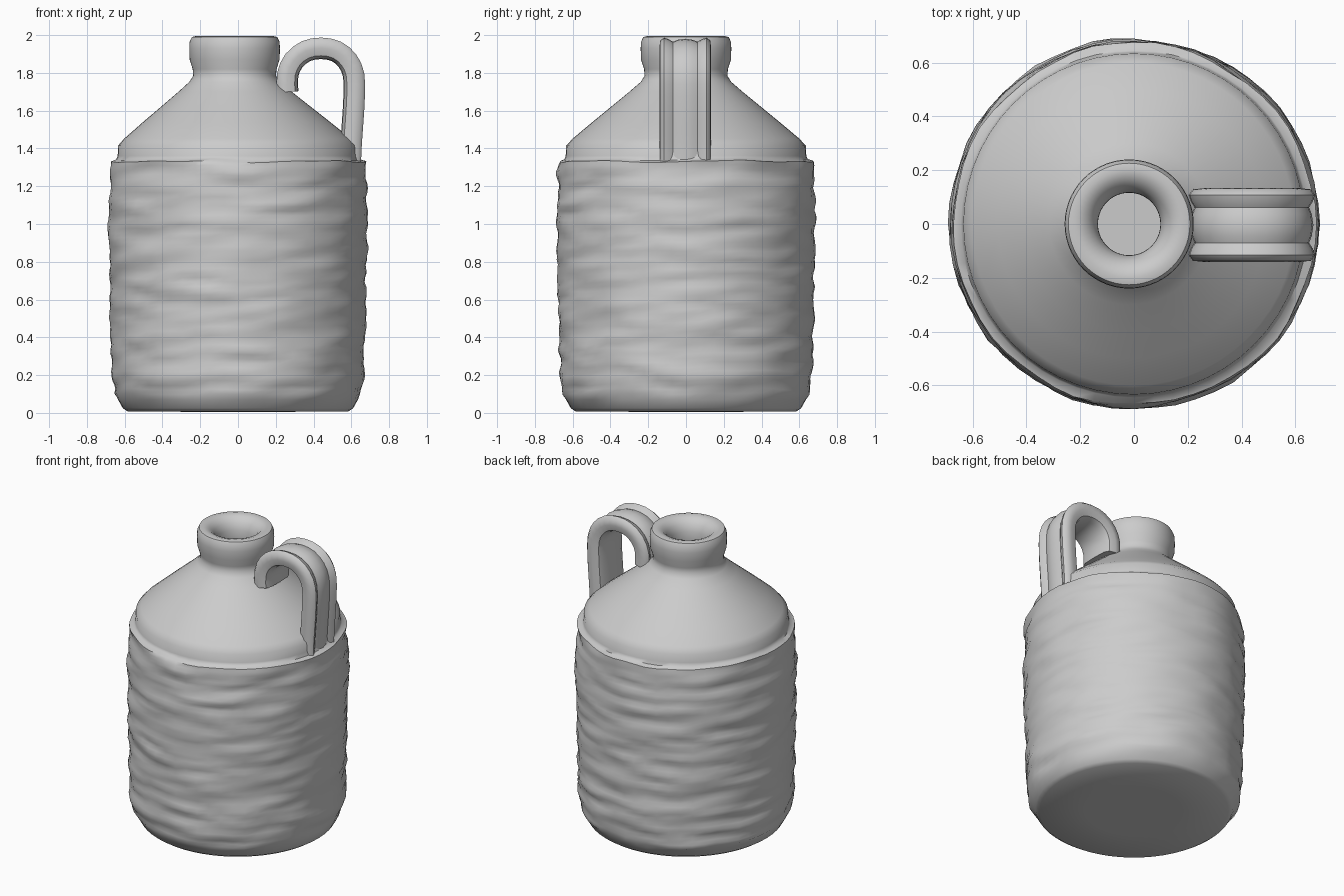
import bpy, bmesh, math
from mathutils import Vector, noise

if "Cube" in bpy.data.objects:
    bpy.data.objects.remove(bpy.data.objects["Cube"])

SEG = 56


def finish(bm, name, angle):
    bmesh.ops.remove_doubles(bm, verts=bm.verts, dist=0.0005)
    bmesh.ops.recalc_face_normals(bm, faces=bm.faces)
    me = bpy.data.meshes.new(name)
    bm.to_mesh(me)
    bm.free()
    ob = bpy.data.objects.new(name, me)
    bpy.context.collection.objects.link(ob)
    bpy.ops.object.select_all(action='DESELECT')
    ob.select_set(True)
    bpy.context.view_layer.objects.active = ob
    bpy.ops.object.shade_smooth_by_angle(angle=math.radians(angle))
    return ob


def skin(bm, rings):
    for a, b in zip(rings, rings[1:]):
        n = len(a)
        for i in range(n):
            bm.faces.new((a[i], a[(i + 1) % n], b[(i + 1) % n], b[i]))


# Jug profile (radius, height): base, then wrapped wall, then shoulder, neck and mouth
base = [(0.3, 0.006), (0.585, 0.008), (0.61, 0.025), (0.635, 0.07)]
wall_keys = [(0.653, 0.10), (0.668, 0.2), (0.673, 0.4), (0.678, 0.7),
             (0.685, 1.0), (0.679, 1.2), (0.674, 1.33)]
top = [(0.645, 1.34), (0.637, 1.36), (0.634, 1.415), (0.60, 1.452), (0.50, 1.536),
       (0.40, 1.618), (0.30, 1.70), (0.24, 1.752), (0.219, 1.785), (0.222, 1.82),
       (0.238, 1.87), (0.240, 1.93), (0.238, 1.965), (0.226, 1.99), (0.20, 1.996),
       (0.165, 1.985), (0.135, 1.955), (0.117, 1.91), (0.116, 1.86), (0.12, 1.76)]


def wall_radius(z):
    for (r0, z0), (r1, z1) in zip(wall_keys, wall_keys[1:]):
        if z <= z1:
            return r0 + (r1 - r0) * (z - z0) / (z1 - z0)
    return wall_keys[-1][0]


ROWS = 52
wall = [(wall_radius(z), z) for z in (0.10 + 1.23 * i / ROWS for i in range(ROWS + 1))]

bm = bmesh.new()
rings = []
for r, z in base + wall + top:
    rough = 0.10 <= z <= 1.331
    shift = -0.018 * max(0.0, min(1.0, (z - 1.4) / 0.35))   # neck leans slightly left
    ring = []
    for i in range(SEG):
        a = 2 * math.pi * i / SEG
        c, s = math.cos(a), math.sin(a)
        rr, zz = r, z
        if rough:
            # uneven bands stretched around the wall
            rr += 0.016 * noise.noise(Vector((c * 2.2, s * 2.2, z * 13)))
            rr += 0.008 * noise.noise(Vector((c * 4.5 + 7, s * 4.5, z * 26)))
        if rough or 1.33 < z < 1.35:
            zz += 0.012 * noise.noise(Vector((c * 3, s * 3, z * 2 + 5)))
        ring.append(bm.verts.new((rr * c + shift, rr * s, zz)))
    rings.append(ring)
skin(bm, rings)
bm.faces.new(rings[0])
bm.faces.new(rings[-1])
finish(bm, "jug_body", 50)

# Handle: three-ribbed strap swept along a curved path in the xz plane
path = [(0.262, 1.70), (0.262, 1.79), (0.295, 1.865), (0.36, 1.916), (0.44, 1.931),
        (0.52, 1.915), (0.58, 1.865), (0.613, 1.79), (0.616, 1.68), (0.608, 1.54),
        (0.60, 1.43), (0.595, 1.32)]
# cross-section: (across, outward)
section = [(-0.137, 0.0), (-0.133, 0.04), (-0.112, 0.056), (-0.088, 0.048), (-0.066, 0.034),
           (-0.04, 0.044), (0, 0.05), (0.04, 0.044), (0.066, 0.034), (0.088, 0.048),
           (0.112, 0.056), (0.133, 0.04), (0.137, 0.0), (0.125, -0.04), (0.09, -0.055),
           (0, -0.058), (-0.09, -0.055), (-0.125, -0.04)]
pts = [Vector((x, 0, z)) for x, z in path]


def catmull(p, i, t):
    a, b, c, d = (p[max(0, min(len(p) - 1, i + k))] for k in (-1, 0, 1, 2))
    return 0.5 * (2 * b + (c - a) * t + (2 * a - 5 * b + 4 * c - d) * t * t
                  + (3 * b - a - 3 * c + d) * t ** 3)


line = [catmull(pts, i, t) for i in range(len(pts) - 1) for t in (0, 0.5)] + [pts[-1]]
bm = bmesh.new()
rings = []
for i, p in enumerate(line):
    t = (line[min(i + 1, len(line) - 1)] - line[max(i - 1, 0)]).normalized()
    out = Vector((-t.z, 0, t.x))
    rings.append([bm.verts.new(p + out * v + Vector((0, u - 0.004, 0))) for u, v in section])
skin(bm, rings)
bm.faces.new(rings[0])
bm.faces.new(rings[-1])
finish(bm, "handle", 50)
